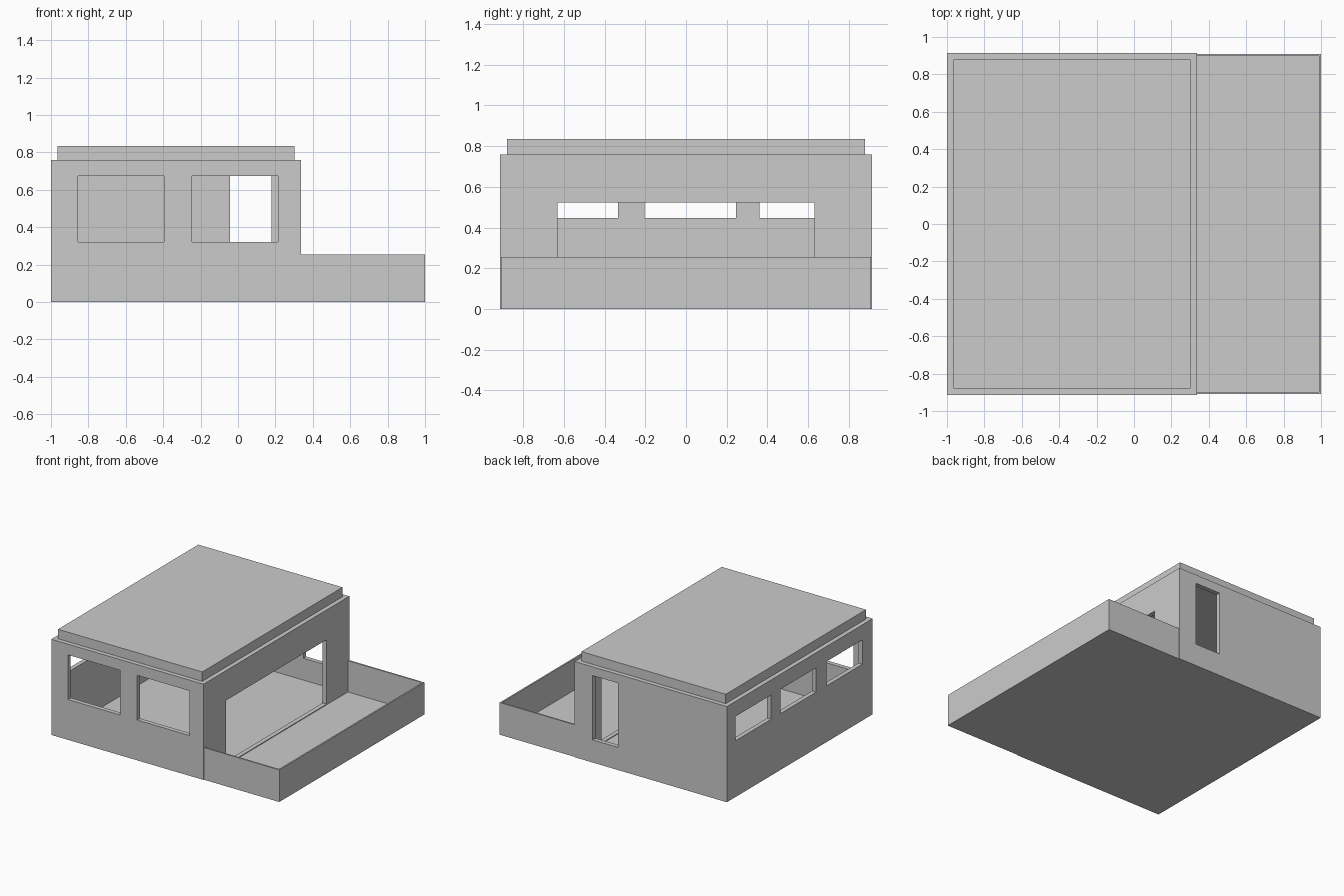
import bpy

if "Cube" in bpy.data.objects:
    bpy.data.objects.remove(bpy.data.objects["Cube"])


def box(name, lo, hi):
    """Axis-aligned box from its two opposite corners."""
    size = [b - a for a, b in zip(lo, hi)]
    mid = [(a + b) / 2 for a, b in zip(lo, hi)]
    bpy.ops.mesh.primitive_cube_add(size=1, location=mid)
    ob = bpy.context.object
    ob.name = name
    ob.scale = size
    bpy.ops.object.transform_apply(location=False, rotation=False, scale=True)
    return ob


def cut(target, lo, hi):
    """Cut a box-shaped hole out of the target."""
    cutter = box("cutter", lo, hi)
    cutter.hide_render = True
    mod = target.modifiers.new("opening", 'BOOLEAN')
    mod.operation = 'DIFFERENCE'
    mod.solver = 'EXACT'
    mod.object = cutter
    bpy.context.view_layer.objects.active = target
    bpy.ops.object.modifier_apply(modifier=mod.name)
    bpy.data.objects.remove(cutter, do_unlink=True)


X0, X1, Y, H = -1.0, 0.337, 0.915, 0.76   # house outline
T = 0.035                                 # house wall thickness
F = 0.006                                 # floor thickness
TY, TT, TH = 0.91, 0.012, 0.255           # terrace half width, wall thickness, height

# House shell: hollow room with floor, open at the top under the roof slab
house = box("house_walls", (X0, -Y, 0), (X1, Y, H))
cut(house, (X0 + T, -Y + T, F), (X1 - T, Y - T, H + 0.1))

# Two front windows
for x in (-0.855, -0.245):
    cut(house, (x, -Y - 0.1, 0.32), (x + 0.46, -Y + 0.1, 0.675))

# Three strip windows in the left wall
for y in (-0.56, 0.02, 0.585):
    cut(house, (X0 - 0.1, y - 0.225, 0.447), (X0 + 0.1, y + 0.225, 0.64))

# Tall back opening and the wide opening onto the terrace
cut(house, (-0.042, Y - 0.1, 0.18), (0.18, Y + 0.1, 0.69))
cut(house, (X1 - 0.1, -0.632, 0.012), (X1 + 0.1, 0.632, 0.523))

# Roof slab, inset from the wall tops
box("roof_slab", (X0 + T, -Y + T, H), (X1 - T, Y - T, 0.835))

# Terrace floor and low parapet
box("terrace_floor", (X1, -TY, 0), (1, TY, F))
box("terrace_end_wall", (1 - TT, -TY, F), (1, TY, TH))
for name, s in (("front", -1), ("back", 1)):
    ys = sorted((s * TY, s * (TY - TT)))
    box(f"terrace_{name}_wall", (X1, ys[0], F), (1 - TT, ys[1], TH))
